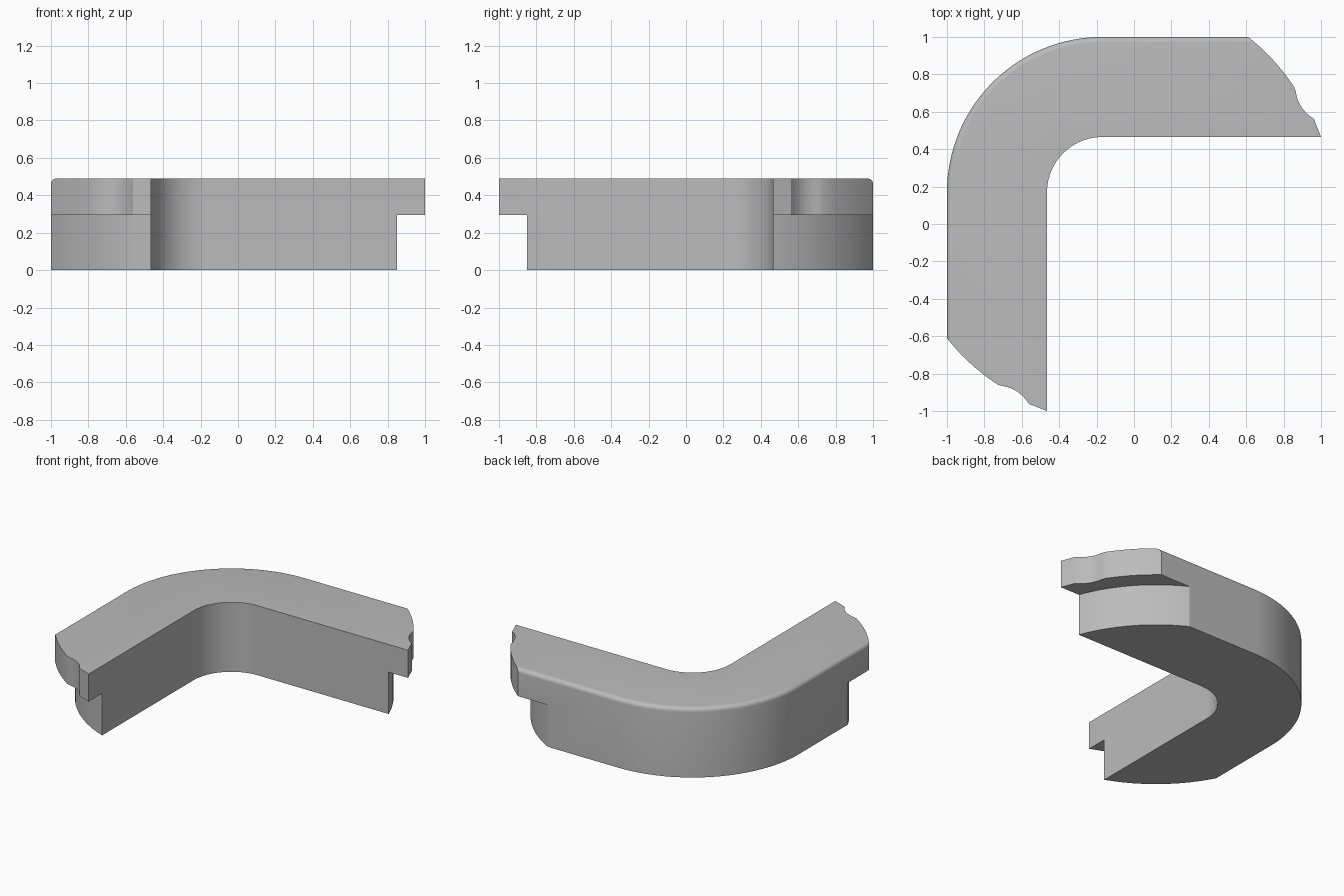
import bpy, bmesh
from math import sin, cos, radians, atan2, sqrt, degrees
from mathutils import Vector

cube = bpy.data.objects.get("Cube")
if cube:
    bpy.data.objects.remove(cube)

HEIGHT, LEDGE, FILLET = 0.49, 0.295, 0.03
INNER = 0.465            # inner wall line
BEND = (-0.17, 0.17)     # centre of the corner bend
END = (-0.1, 0.1)        # centre of the curved leg ends
R_UPPER, R_LOWER = 1.147, 1.018

grey = bpy.data.materials.new("plain grey")
grey.use_nodes = True
grey.diffuse_color = (0.5, 0.5, 0.5, 1)
grey.node_tree.nodes["Principled BSDF"].inputs["Base Color"].default_value = (0.5, 0.5, 0.5, 1)


def arc(centre, r, a0, a1, n):
    """Points on an arc, angles in degrees."""
    angles = [radians(a0 + (a1 - a0) * i / n) for i in range(n + 1)]
    return [(centre[0] + r * cos(a), centre[1] + r * sin(a)) for a in angles]


def extrude(name, points, z0, z1, fillet=None):
    """Solid from an outline; fillet(edge) picks the edges to round."""
    bm = bmesh.new()
    base = bm.faces.new([bm.verts.new((x, y, z0)) for x, y in points])
    top = bmesh.ops.extrude_face_region(bm, geom=[base])["geom"]
    bmesh.ops.translate(bm, vec=(0, 0, z1 - z0),
                        verts=[g for g in top if isinstance(g, bmesh.types.BMVert)])
    bmesh.ops.recalc_face_normals(bm, faces=bm.faces[:])
    if fillet:
        bmesh.ops.bevel(bm, geom=[e for e in bm.edges if fillet(e)], offset=FILLET,
                        segments=6, profile=0.5, affect='EDGES')
    mesh = bpy.data.meshes.new(name)
    bm.to_mesh(mesh)
    bm.free()
    mesh.materials.append(grey)
    ob = bpy.data.objects.new(name, mesh)
    bpy.context.collection.objects.link(ob)
    return ob


# End of one leg: curved face, shallow scooped notch, short tip
x_out = END[0] + sqrt(R_UPPER ** 2 - (1 - END[1]) ** 2)
a_out = degrees(atan2(1 - END[1], x_out - END[0]))
a, b = Vector((0.863, 0.735)), Vector((0.962, 0.562))
a_notch = degrees(atan2(a.y - END[1], a.x - END[0]))
leg_end = arc(END, R_UPPER, a_out, a_notch, 5)
side = Vector((b.y - a.y, a.x - b.x)).normalized()
for i in range(1, 9):
    t = i / 8
    leg_end.append(tuple(a.lerp(b, t) + side * 0.108 * t * (1 - t)))
leg_end.append((1.0, INNER))

# Whole outline: the second leg end mirrors the first across the diagonal
mirrored = [(-y, -x) for x, y in reversed(leg_end)]
outline = (leg_end + arc(BEND, INNER - BEND[1], 90, 180, 24)
           + mirrored + arc(BEND, 1 - BEND[1], 180, 90, 32))


def is_outer(v):
    if v.co.x < BEND[0] and v.co.y > BEND[1]:
        return (v.co.xy - Vector(BEND)).length > 0.8
    return v.co.x < -0.999 or v.co.y > 0.999


corner = extrude("corner_block", outline, 0, HEIGHT,
                 lambda e: all(v.co.z > HEIGHT - 0.001 and is_outer(v) for v in e.verts))

# Cut the undersides of the leg ends back to a smaller radius
cutter = extrude("ledge_cutter", arc(END, R_LOWER, -160, 70, 120)
                 + arc(END, 1.6, 70, -160, 60), -0.2, LEDGE)
cutter.hide_render = True
cut = corner.modifiers.new("ledge", 'BOOLEAN')
cut.operation, cut.solver, cut.object = 'DIFFERENCE', 'EXACT', cutter

bpy.ops.object.select_all(action='DESELECT')
corner.select_set(True)
bpy.context.view_layer.objects.active = corner
bpy.ops.object.modifier_apply(modifier=cut.name)
bpy.data.objects.remove(cutter)
bpy.ops.object.shade_smooth_by_angle(angle=radians(22))
